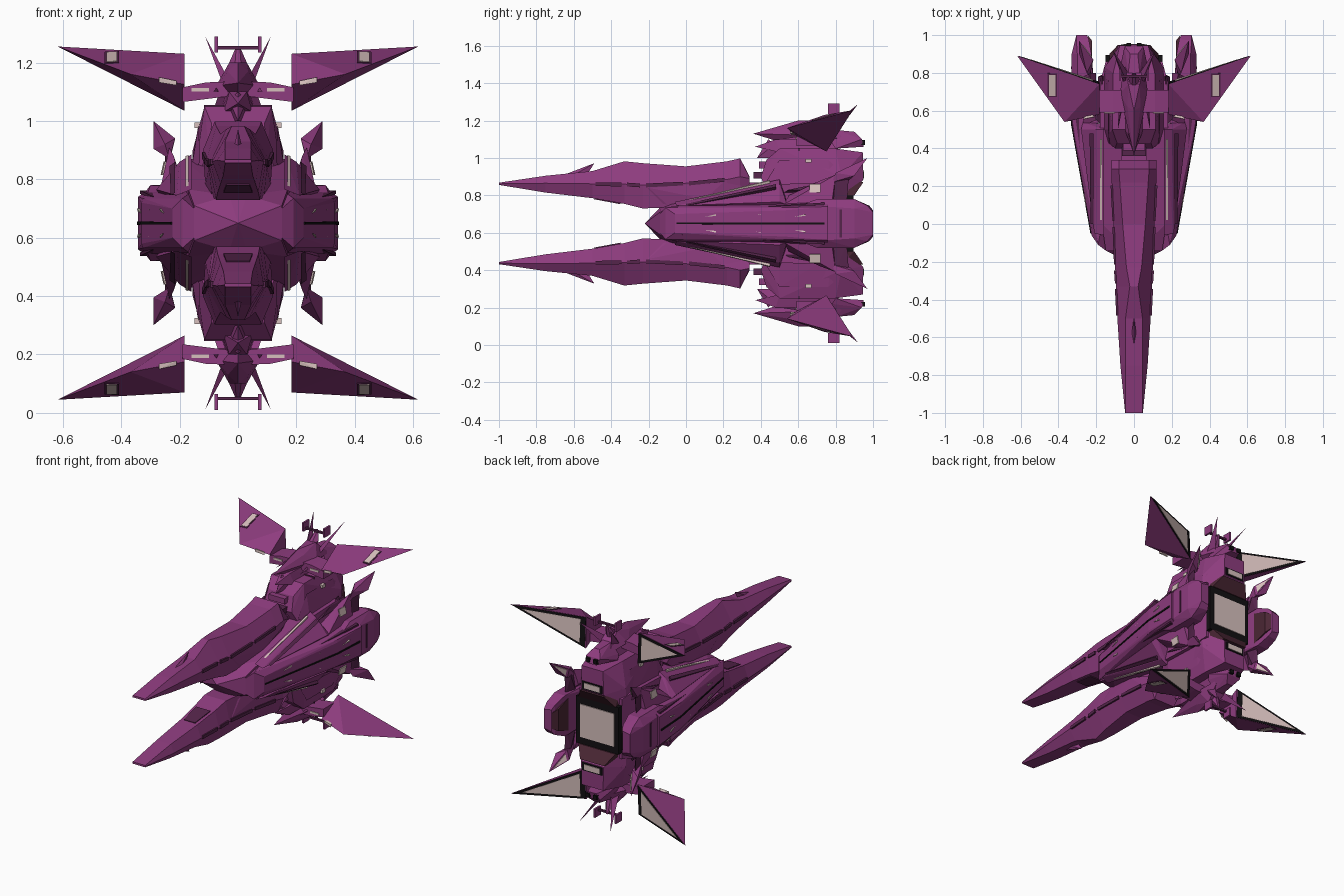
import bpy, bmesh, math
from mathutils import Vector

ZC = 0.65  # the ship is mirrored above and below this height


def material(name, rgb):
    m = bpy.data.materials.new(name)
    m.diffuse_color = (*rgb, 1)
    return m


PURPLE = material("purple_hull", (0.27, 0.045, 0.21))
DARK = material("dark_purple_trim", (0.09, 0.018, 0.07))
MAROON = material("maroon_panel", (0.07, 0.02, 0.035))
BLACK = material("black_frame", (0.006, 0.005, 0.006))
PALE = material("pale_glow", (0.68, 0.53, 0.51))


def finish(name, bm, mat):
    bmesh.ops.recalc_face_normals(bm, faces=bm.faces)
    me = bpy.data.meshes.new(name)
    bm.to_mesh(me)
    bm.free()
    me.materials.append(mat)
    ob = bpy.data.objects.new(name, me)
    bpy.context.collection.objects.link(ob)
    return ob


def hull(name, pts, mat=PURPLE, x="pair", z="pair"):
    """Faceted solid round the points; 'sym' reflects points, 'pair' adds a mirrored copy."""
    pts = [Vector(p) for p in pts]
    if x == "sym":
        pts += [Vector((-p.x, p.y, p.z)) for p in pts]
    if z == "sym":
        pts += [Vector((p.x, p.y, 2 * ZC - p.z)) for p in pts]
    bm = bmesh.new()
    for sx in ((1, -1) if x == "pair" else (1,)):
        for sz in ((1, -1) if z == "pair" else (1,)):
            vs = [bm.verts.new((sx * p.x, p.y, ZC + sz * (p.z - ZC))) for p in pts]
            bmesh.ops.convex_hull(bm, input=vs)
    bmesh.ops.delete(bm, geom=[v for v in bm.verts if not v.link_faces], context="VERTS")
    bmesh.ops.dissolve_limit(bm, angle_limit=0.02, verts=bm.verts, edges=bm.edges)
    return finish(name, bm, mat)


def box(name, x0, x1, y0, y1, z0, z1, mat=PURPLE, **kw):
    return hull(name, [(a, b, c) for a in (x0, x1) for b in (y0, y1) for c in (z0, z1)], mat, **kw)


def plate(name, corners, mat, scale=1.0, t=0.003, **kw):
    """Thin plate lying on a flat set of corners, shrunk about their centre."""
    c = [Vector(p) for p in corners]
    mid = sum(c, Vector()) / len(c)
    n = (c[1] - c[0]).cross(c[2] - c[0]).normalized() * t
    c = [mid + (p - mid) * scale for p in c]
    return hull(name, [p + n for p in c] + [p - n for p in c], mat, **kw)


def loft(name, sections, mat=PURPLE):
    """Hexagonal sections along y: (y, top z, top w, mid z, mid w, bottom z, bottom w)."""
    bm = bmesh.new()
    for s in (1, -1):
        rings = []
        for y, zt, wt, zm, wm, zb, wb in sections:
            ring = [(wt, zt), (wm, zm), (wb, zb), (-wb, zb), (-wm, zm), (-wt, zt)]
            rings.append([bm.verts.new((a, y, ZC + s * (b - ZC))) for a, b in ring])
        for r, q in zip(rings, rings[1:]):
            for i in range(6):
                j = (i + 1) % 6
                bm.faces.new((r[i], r[j], q[j], q[i]))
        bm.faces.new(rings[0])
        bm.faces.new(rings[-1])
    return finish(name, bm, mat)


# Twin forward prongs
prong = [(-1.0, .868, .044, .862, .047, .856, .044),
         (-.75, .905, .045, .865, .072, .815, .05),
         (-.5, .93, .045, .862, .088, .785, .06),
         (-.33, .982, .022, .86, .095, .755, .07),
         (-.23, .972, .04, .855, .1, .73, .075),
         (0, .955, .06, .865, .108, .74, .09),
         (.22, .982, .075, .885, .118, .79, .1),
         (.29, .998, .08, .9, .12, .82, .1),
         (.34, .9, .08, .89, .12, .86, .1)]
loft("prongs", prong)
hull("prong_top_spikes", [(0, -.64, .915), (.012, -.58, .92), (0, -.52, .925), (0, -.49, .972)], x="sym")
# Side trim along each prong and armour plates below it
for i in range(2, 6):
    a, b = prong[i], prong[i + 1]
    hull(f"prong_trim_{i}", [(s[4] + dx, s[0] + o, s[3] + dz) for s, o in ((a, .015), (b, -.015))
                             for dx in (-.02, .006) for dz in (-.012, .008)], DARK)
hull("prong_cheeks", [(.06, -.28, .79), (.1, -.2, .84), (.118, .2, .87), (.11, .3, .85),
                      (.112, .1, .78), (.09, -.1, .75)])
plate("inner_canopies", [(-.04, -.49, .783), (.04, -.49, .783), (.05, -.35, .757), (-.05, -.35, .757)],
      DARK, t=.004, x="sym")
# Stepped intake between prong and rear hull
for i in range(4):
    z = .78 + i * .055
    box(f"intake_step_{i}", -.075 + i * .006, .075 - i * .006, .3 + i * .03, .5, z, z + .035,
        (DARK, PURPLE)[i % 2], x="sym")
box("intake_glow", -.05, .05, .395, .42, .945, .955, PALE, x="sym")

# Central core with a pointed nose
hull("core", [(0, -.22, ZC), (.15, -.14, .71), (.03, -.13, .745), (.17, 0, .765), (.18, .5, .86),
              (.18, .75, .87), (.15, .86, .84)], x="sym", z="sym")
# Upper and lower rear hulls
hull("rear_hulls", [(.1, .4, .9), (.09, .43, .99), (.115, .5, 1.05), (.155, .45, .77), (.155, .82, .77),
                    (.155, .83, .9), (.08, .945, .88), (.075, .945, 1.03), (.11, .8, 1.05),
                    (.12, .86, .8)], x="sym")
hull("hull_side_plates", [(.13, .42, .86), (.135, .5, .99), (.165, .5, .8), (.165, .78, .82),
                          (.135, .76, .99), (.14, .86, .9)])
box("hull_side_lights", .13, .149, .64, .67, .975, .995, PALE)
box("hull_top_seams", -.117, .117, .6, .61, 1.0, 1.054, DARK, x="sym")

# Rear exhaust and panels
box("exhaust_frame", -.15, .15, .82, .895, .5, .8, BLACK, x="sym", z="sym")
box("exhaust_glow", -.12, .12, .89, .9, .545, .755, PALE, x="sym", z="sym")
hull("exhaust_brows", [(.13, .82, .79), (.13, .9, .8), (.085, .948, .87), (.12, .82, .88)], MAROON, x="sym")
box("rear_vent_frames", -.07, .07, .94, .949, .885, .935, BLACK, x="sym")
box("rear_vents", -.055, .055, .945, .953, .893, .927, PALE, x="sym")

# Side pods, widening to the rear
hull("side_pods", [(.15, -.14, .7), (.225, -.06, .7), (.19, -.11, .735), (.325, .53, .735), (.33, .53, .72),
                   (.343, .76, .74), (.32, .76, .755), (.2, .76, .78), (.17, 0, .75)], z="sym")
hull("pod_slits", [(.215, -.05, .654), (.231, -.05, .654), (.32, .53, .655), (.334, .53, .655),
                   (.33, .74, .656), (.346, .74, .656)], BLACK, z="sym")
hull("pod_rails", [(.2, -.03, .705), (.225, -.03, .71), (.335, .74, .75), (.335, .74, .762), (.3, .74, .762)], DARK)
for i in range(3):
    y = .1 + i * .24
    x = .257 + (y - .1) * .16
    hull(f"pod_lights_{i}", [(x - .02, y, .685), (x, y, .685), (x - .005, y + .06, .7),
                             (x + .012, y + .06, .7), (x + .01, y + .06, .69)], PALE)
# Sloped shoulders over the pods
hull("shoulders", [(.16, -.06, .765), (.21, -.05, .745), (.16, .5, .885), (.2, .5, .86),
                   (.28, .5, .765), (.27, .54, .75), (.16, .53, .8)])
hull("shoulder_strips", [(.17, .02, .778), (.18, .02, .775), (.17, .45, .883), (.18, .45, .879),
                         (.175, .45, .86)], PALE)
hull("shoulder_ribs", [(.215, 0, .755), (.23, .0, .745), (.215, .48, .86), (.235, .48, .845), (.22, .48, .83)], DARK)
# Swept fins beside the rear hull
hull("shoulder_fins", [(.27, .52, .75), (.265, .78, .76), (.235, .8, .91), (.22, .72, .88), (.2, .55, .8), (.2, .8, .82)])
plate("fin_lights", [(.258, .66, .815), (.262, .72, .815), (.252, .72, .86), (.248, .66, .86)], PALE)
hull("inner_fins", [(.15, .5, .8), (.2, .55, .83), (.165, .78, .88), (.19, .78, .83), (.15, .8, .8)], DARK)

# Rounded engine nacelles at the back of the pods
hull("nacelles", [(.2, .62, .74), (.31, .62, .75), (.22, .7, .775), (.3, .7, .78), (.225, .9, .78), (.3, .9, .78),
                  (.33, .75, .74), (.33, .9, .73), (.24, .98, .745), (.305, .97, .745), (.25, 1, .72), (.305, 1, .71)],
     z="sym")
box("nacelle_bands", .222, .334, .82, .835, .575, .725, DARK, z="sym")
hull("nacelle_tails", [(.222, .85, .76), (.222, .97, .72), (.245, 1.0, .7), (.235, .85, .76)], MAROON, z="sym")

# Small winglets above the nacelles
W = [(.29, .97, 1.0), (.215, .87, .94), (.23, .87, .88), (.29, .9, .905)]
hull("winglets", W + [(.25, .8, .92), (.235, .78, .87)])
plate("winglet_backs", [W[0], W[1], W[2]], PALE, .65, .005)
hull("winglet_struts", [(.23, .78, .76), (.25, .86, .76), (.24, .8, .9), (.25, .87, .9), (.225, .84, .88)], DARK)

# Large swept wings
RT, RF, RB = (.183, .74, 1.23), (.183, .58, 1.125), (.183, .75, 1.035)
P, TIP = (.368, .54, 1.16), (.618, .89, 1.255)
hull("wings", [RT, RF, RB, P, TIP])
plate("wing_back_frames", [RT, RB, TIP], BLACK, .97, .003)
plate("wing_back_panels", [RT, RB, TIP], PALE, .76, .005)
plate("wing_slots", [(.415, .68, 1.201), (.45, .68, 1.2), (.45, .79, 1.233), (.415, .79, 1.234)], PALE, 1, .004)
plate("wing_slot_rims", [(.408, .672, 1.199), (.457, .672, 1.197), (.457, .798, 1.235), (.408, .798, 1.237)],
      DARK, 1, .002)
hull("wing_edge_lights", [(.21, .565, 1.122), (.21, .568, 1.137), (.27, .555, 1.132), (.27, .555, 1.15), (.24, .6, 1.13)], PALE)
# Arms joining wings to the crown
hull("wing_arms", [(x, y, z) for x, zs in ((.03, (1.085, 1.135)), (.11, (1.085, 1.132)), (.19, (1.065, 1.115)))
                   for y in (.59, .71) for z in zs])
box("arm_lights", .1, .16, .585, .6, 1.1, 1.112, PALE)

# Spear-shaped crown on top and bottom
hull("crown_spears", [(0, .36, 1.13), (.075, .69, 1.12), (.035, .62, 1.17), (.03, .74, 1.2), (0, .6, 1.2), (0, .55, 1.07),
                      (.05, .85, 1.1)], x="sym")
hull("crown_necks", [(.05, .5, 1.03), (.03, .48, 1.1), (.06, .8, 1.03), (.04, .85, 1.1), (0, .37, 1.06)], x="sym")
hull("crown_keels", [(0, .38, 1.0), (.03, .47, 1.07), (.02, .5, 1.0), (0, .44, 1.1)], x="sym")
hull("crown_tails", [(.07, .78, 1.08), (.08, .8, 1.05), (.05, .94, 1.1), (.03, .95, 1.06), (.03, .8, 1.15), (.02, .9, 1.14)], x="sym")
box("tail_nozzles", .015, .04, .93, .958, 1.07, 1.095, BLACK)
# Long swept spikes
hull("crown_spikes", [(.025, .72, 1.13), (.05, .74, 1.12), (.03, .8, 1.13), (.112, .92, 1.288)])
hull("side_spikes", [(.06, .62, 1.1), (.08, .7, 1.1), (.06, .7, 1.13), (.085, .5, 1.1)])
# Twin-barrel mast
hull("masts", [(.012, .7, 1.17), (.012, .78, 1.17), (.03, .77, 1.2), (.006, .8, 1.255)], x="sym")
box("mast_bars", -.075, .075, .775, .79, 1.245, 1.256, DARK, x="sym")
box("mast_barrels", .068, .08, .76, .82, 1.235, 1.29)
